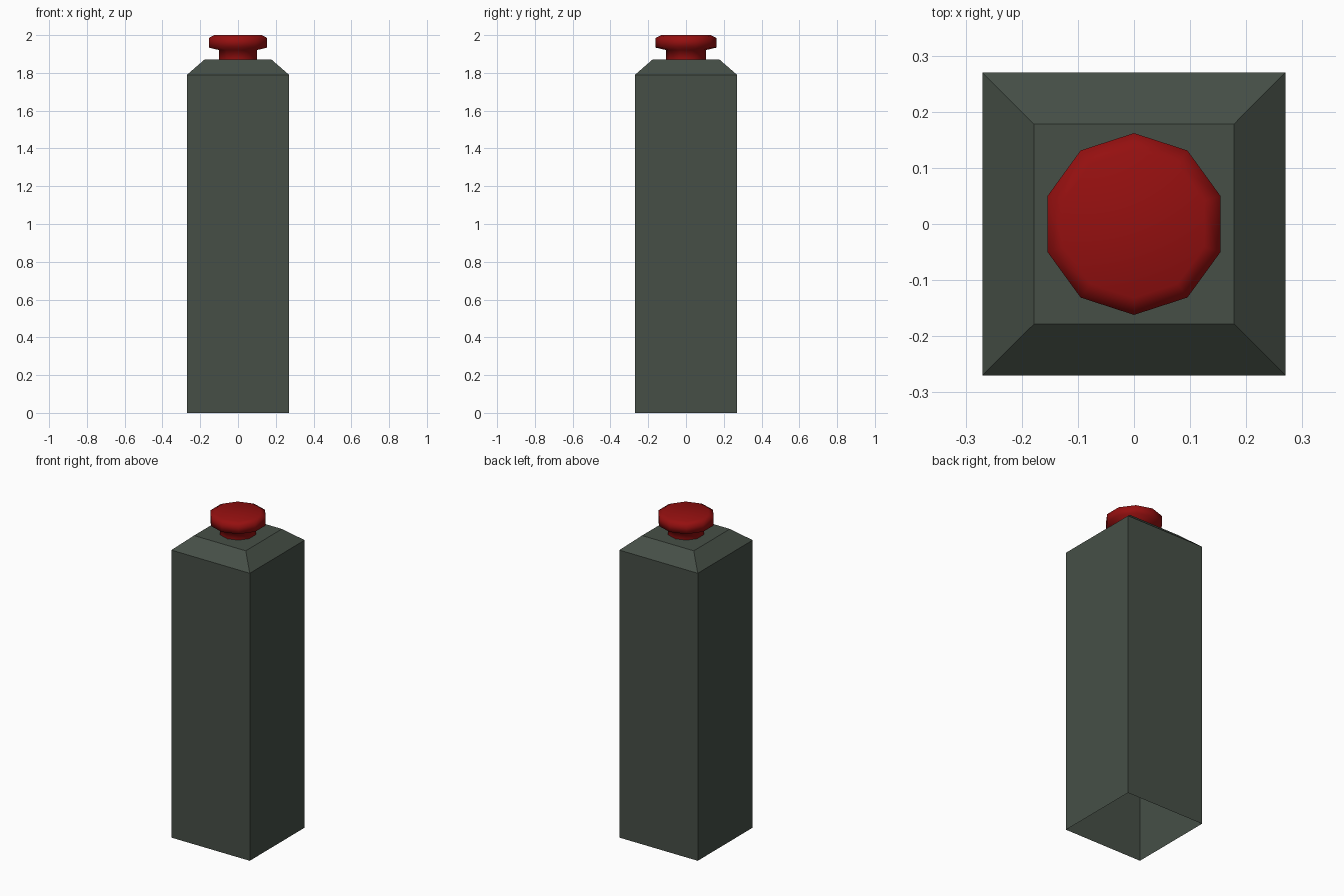
import bpy, bmesh, math

if "Cube" in bpy.data.objects:
    bpy.data.objects.remove(bpy.data.objects["Cube"])


def material(name, color):
    m = bpy.data.materials.new(name)
    m.diffuse_color = (*color, 1)
    m.use_nodes = True
    m.node_tree.nodes["Principled BSDF"].inputs["Base Color"].default_value = m.diffuse_color
    return m


def lofted(name, sides, rings, phase, mat, smooth):
    """Stack of regular rings (radius, z), open below and closed on top."""
    bm = bmesh.new()
    loops = []
    for r, z in rings:
        angles = [phase + math.tau * i / sides for i in range(sides)]
        loops.append([bm.verts.new((r * math.cos(a), r * math.sin(a), z)) for a in angles])
    for low, high in zip(loops, loops[1:]):
        for i in range(sides):
            j = (i + 1) % sides
            bm.faces.new((low[i], low[j], high[j], high[i]))
    bm.faces.new(loops[-1])
    for f in bm.faces:
        f.smooth = smooth
    mesh = bpy.data.meshes.new(name)
    bm.to_mesh(mesh)
    bm.free()
    mesh.materials.append(mat)
    obj = bpy.data.objects.new(name, mesh)
    bpy.context.collection.objects.link(obj)
    return obj


green = material("dark grey green", (0.061, 0.078, 0.062))
red = material("deep red", (0.30, 0.005, 0.005))

# Square post with chamfered shoulders, open underneath
s = math.sqrt(2)
lofted("post_body", 4, [(0.27 * s, 0), (0.27 * s, 1.79), (0.178 * s, 1.87)],
       math.pi / 4, green, False)

# Ten-sided push button: neck, flared rim, softened top
lofted("button_cap", 10,
       [(0.106, 1.868), (0.106, 1.921), (0.162, 1.934), (0.162, 1.985), (0.132, 2.0)],
       math.pi / 2, red, True)
